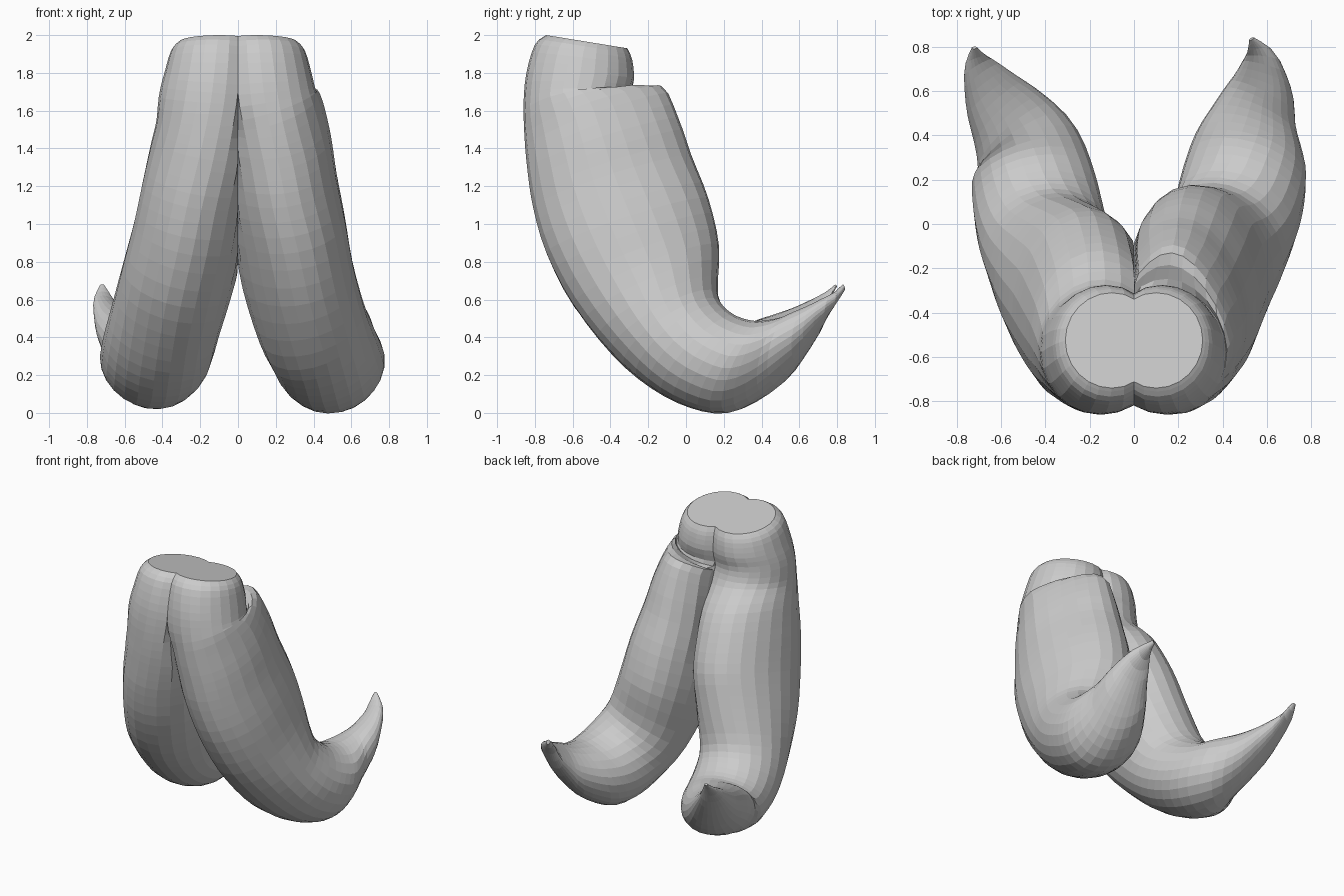
import bpy, bmesh, math
from mathutils import Vector

if "Cube" in bpy.data.objects:
    bpy.data.objects.remove(bpy.data.objects["Cube"])

SIDES = 24
STEPS = 3

# shared bend profile: outer y, outer z, inner y, inner z (stalk to tip)
PROFILE = [
    (-.74, 2.0, -.31, 1.93), (-.80, 1.95, -.285, 1.87), (-.845, 1.80, -.275, 1.77),
    (-.86, 1.64, -.29, 1.67), (-.855, 1.46, -.13, 1.73), (-.84, 1.29, -.04, 1.56),
    (-.81, 1.09, .03, 1.36), (-.74, .85, .12, 1.13), (-.60, .58, .175, .88),
    (-.40, .33, .17, .62), (-.20, .15, .24, .52), (0, .04, .35, .48),
    (.20, .005, .45, .485), (.40, .10, .55, .51), (.58, .27, .65, .56),
    (.73, .48, .76, .62), (.84, .65, .83, .68)]

# per fruit: outer x, inner x, half width
RIGHT = [
    (.10, .10, .21), (.11, .11, .245), (.125, .125, .265), (.145, .145, .275),
    (.18, .17, .28), (.22, .19, .29), (.26, .20, .295), (.32, .22, .30),
    (.38, .25, .30), (.45, .33, .295), (.50, .41, .29), (.53, .46, .285),
    (.55, .50, .26), (.58, .53, .20), (.61, .56, .145), (.60, .56, .08),
    (.53, .53, .012)]
LEFT = [
    (.10, .10, .21), (.11, .11, .245), (.125, .125, .265), (.145, .145, .275),
    (.18, .13, .28), (.22, .14, .29), (.27, .16, .295), (.32, .19, .30),
    (.38, .26, .30), (.42, .35, .295), (.445, .40, .295), (.46, .44, .285),
    (.49, .48, .26), (.56, .545, .21), (.64, .635, .145), (.705, .70, .075),
    (.72, .72, .012)]
# the left fruit has a lower, softer shoulder: station -> inner y, z
LEFT_SHOULDER = {4: (-.25, 1.56), 5: (-.12, 1.42), 6: (-.02, 1.25), 7: (.06, 1.06),
                 8: (.10, .84), 9: (.14, .62), 10: (.21, .53)}


def spline(rows):
    """Smooth the stations with a Catmull-Rom spline."""
    out = []
    n = len(rows)
    for i in range(n - 1):
        p = [rows[max(0, min(n - 1, i + d))] for d in (-1, 0, 1, 2)]
        for s in range(STEPS):
            t = s / STEPS
            out.append([.5 * (2 * b + (c - a) * t + (2 * a - 5 * b + 4 * c - d) * t * t
                              + (3 * b - a - 3 * c + d) * t ** 3)
                        for a, b, c, d in zip(*p)])
    out.append(list(rows[-1]))
    return out


def fruit(name, widths, sign, lift=0.0, shoulder={}):
    rows = []
    for i, ((oy, oz, iy, iz), (ox, ix, w)) in enumerate(zip(PROFILE, widths)):
        iy, iz = shoulder.get(i, (iy, iz))
        if sign < 0 and i > 10:
            iy, oy = iy - .04, oy - (.04 if i > 12 else 0)
        # inner edge is pinched near the shoulder only
        pinch = {4: .3, 5: .18, 6: .08}.get(i, 0) if sign > 0 else 0
        rows.append((ox * sign, oy, oz + (lift if i > 8 else 0),
                     ix * sign, iy, iz, w, pinch))
    rows = spline(rows)
    n = len(rows)
    outer = [Vector(r[:3]) for r in rows]
    inner = [Vector(r[3:6]) for r in rows]
    mid = [(a + b) / 2 for a, b in zip(outer, inner)]
    bm = bmesh.new()
    rings = []
    for i in range(n):
        # oval section spanning the outer and inner bend lines
        depth = (inner[i] - outer[i]) / 2
        tangent = mid[min(i + 1, n - 1)] - mid[max(i - 1, 0)]
        side = depth.cross(tangent).normalized()
        if side.x < 0:
            side = -side
        tilt = min(1, i / (5 * STEPS))
        side = Vector((1, 0, 0)).lerp(side, tilt).normalized()
        ring = []
        for k in range(SIDES):
            a = 2 * math.pi * k / SIDES
            c, s = math.cos(a), math.sin(a)
            p = mid[i] + depth * c + side * (s * rows[i][6] * (1 - rows[i][7] * max(c, 0)))
            # fruits press flat against each other at the centre
            p.x = sign * max(p.x * sign, 0.0)
            ring.append(bm.verts.new(p))
        rings.append(ring)
    for r, q in zip(rings, rings[1:]):
        for k in range(SIDES):
            j = (k + 1) % SIDES
            bm.faces.new((r[k], r[j], q[j], q[k]))
    # cut stalk end and tip end
    bm.faces.new(rings[0][::-1])
    bm.faces.new(rings[-1])
    bmesh.ops.recalc_face_normals(bm, faces=bm.faces)
    me = bpy.data.meshes.new(name)
    bm.to_mesh(me)
    bm.free()
    ob = bpy.data.objects.new(name, me)
    bpy.context.collection.objects.link(ob)
    return ob


# two curved fruits joined at the stalk
fruit("right_fruit", RIGHT, 1)
fruit("left_fruit", LEFT, -1, .02, LEFT_SHOULDER)
